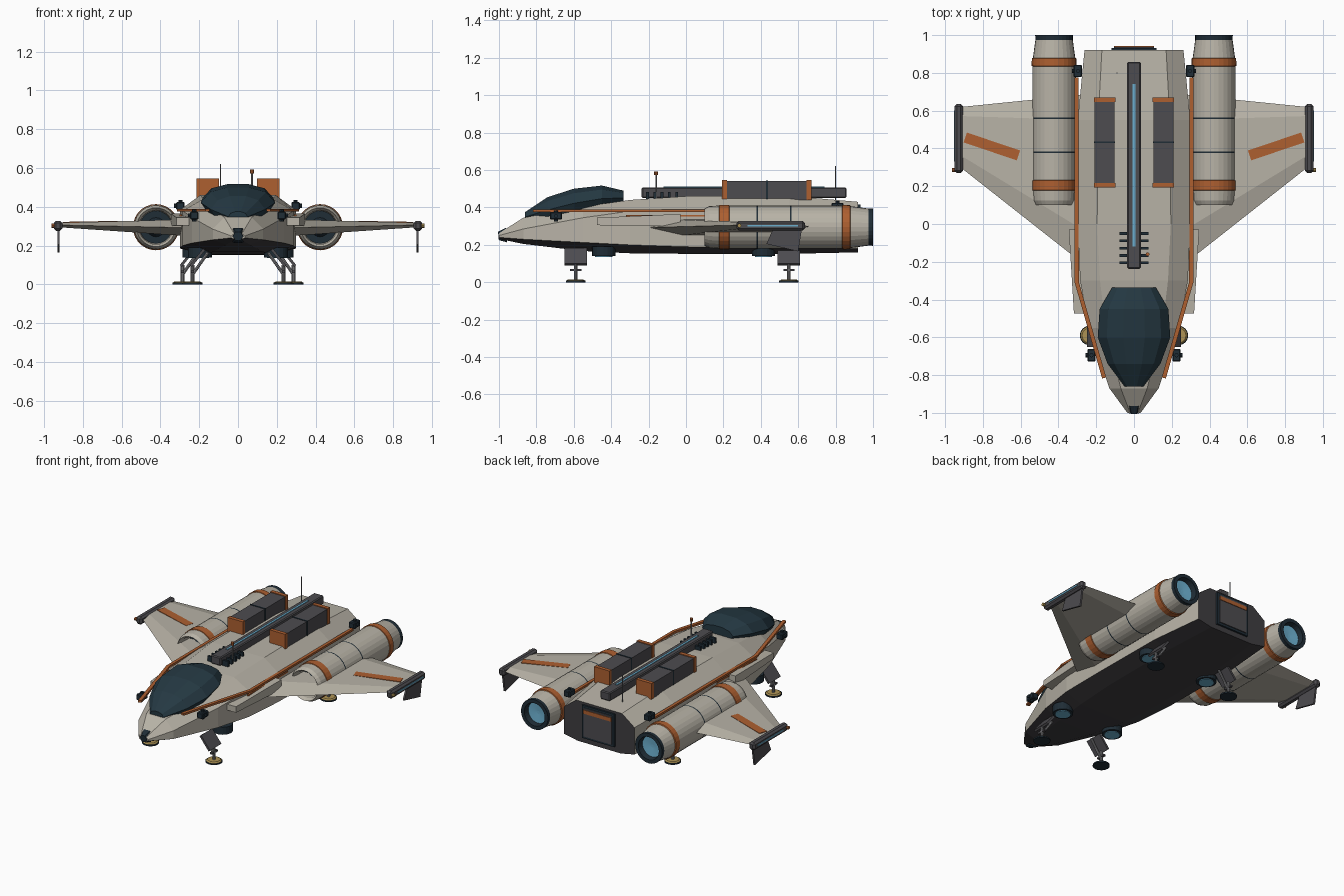
import bpy, bmesh, math
from mathutils import Vector

cube = bpy.data.objects.get("Cube")
if cube:
    bpy.data.objects.remove(cube, do_unlink=True)

COLOURS = {
    "hull_grey": (0.48, 0.45, 0.385),
    "dark_grey": (0.075, 0.072, 0.08),
    "belly_grey": (0.05, 0.047, 0.052),
    "orange": (0.42, 0.115, 0.03),
    "navy_black": (0.014, 0.026, 0.037),
    "canopy_glass": (0.018, 0.04, 0.055),
    "blue_glow": (0.15, 0.43, 0.62),
    "gold": (0.42, 0.29, 0.09),
    "strut_metal": (0.25, 0.25, 0.26),
}
MATS = {}
for key, rgb in COLOURS.items():
    m = bpy.data.materials.new(key)
    m.use_nodes = True
    m.diffuse_color = (*rgb, 1)
    m.node_tree.nodes["Principled BSDF"].inputs["Base Color"].default_value = (*rgb, 1)
    MATS[key] = m


def finish(name, bm, mats):
    bmesh.ops.recalc_face_normals(bm, faces=bm.faces)
    me = bpy.data.meshes.new(name)
    bm.to_mesh(me)
    bm.free()
    ob = bpy.data.objects.new(name, me)
    bpy.context.collection.objects.link(ob)
    for k in mats:
        me.materials.append(MATS[k])
    return ob


def loft(name, rings, mats, rule=None):
    """Skin closed rings of equal length and cap both ends."""
    bm = bmesh.new()
    loops = [[bm.verts.new(p) for p in ring] for ring in rings]
    n = len(loops[0])
    for a, b in zip(loops, loops[1:]):
        for i in range(n):
            f = bm.faces.new((a[i], a[(i + 1) % n], b[(i + 1) % n], b[i]))
            f.material_index = rule(i) if rule else 0
    bm.faces.new(loops[0])
    bm.faces.new(loops[-1]).material_index = len(mats) - 1
    return finish(name, bm, mats)


def box(name, x, y, z, mat, bevel=0):
    """Box from (min, max) ranges."""
    ring = lambda yy: [(x[0], yy, z[0]), (x[1], yy, z[0]), (x[1], yy, z[1]), (x[0], yy, z[1])]
    ob = loft(name, [ring(y[0]), ring(y[1])], [mat])
    if bevel:
        mod = ob.modifiers.new("bevel", "BEVEL")
        mod.width = bevel
        mod.segments = 1
    return ob


def bar(name, p, q, w, h, mat):
    """Rectangular bar between two points."""
    p, q = Vector(p), Vector(q)
    rot = (q - p).to_track_quat('Y', 'Z')
    offs = [rot @ Vector((sx * w / 2, 0, sz * h / 2)) for sx, sz in ((-1, -1), (1, -1), (1, 1), (-1, 1))]
    return loft(name, [[e + o for o in offs] for e in (p, q)], [mat])


def tube(name, p, q, r, mat, sides=12, r2=None):
    """Cylinder or cone between two points."""
    p, q = Vector(p), Vector(q)
    rot = (q - p).to_track_quat('Z', 'Y')
    rings = []
    for e, rad in ((p, r), (q, r if r2 is None else r2)):
        rings.append([e + rot @ Vector((rad * math.cos(t), rad * math.sin(t), 0))
                      for t in (math.tau * i / sides for i in range(sides))])
    return loft(name, rings, [mat])


def lathe_y(name, cx, cz, profile, mats, sides=28):
    """Revolve (radius, y, material of next band) about a lengthwise axis."""
    bm = bmesh.new()
    loops = []
    for r, y, _ in profile:
        loops.append([bm.verts.new((cx + r * math.cos(math.tau * i / sides), y,
                                    cz + r * math.sin(math.tau * i / sides))) for i in range(sides)])
    for k in range(len(loops) - 1):
        a, b = loops[k], loops[k + 1]
        for i in range(sides):
            j = (i + 1) % sides
            bm.faces.new((a[i], a[j], b[j], b[i])).material_index = mats.index(profile[k][2])
    bm.faces.new(loops[0]).material_index = mats.index(profile[0][2])
    bm.faces.new(loops[-1]).material_index = mats.index(profile[-1][2])
    return finish(name, bm, mats)


# Fuselage: y, belly half-width, belly z, half-width, low z, shoulder z, roof half-width, roof z
STATIONS = [
    (-1.0, .015, .232, .035, .24, .25, .02, .262),
    (-.87, .06, .205, .13, .23, .285, .07, .345),
    (-.55, .13, .167, .238, .213, .345, .15, .405),
    (-.3, .17, .155, .285, .2, .38, .18, .44),
    (0, .19, .152, .298, .19, .385, .195, .46),
    (.55, .19, .152, .298, .185, .385, .19, .462),
    (.92, .16, .16, .262, .18, .36, .17, .43),
]
rings = []
for y, bw, bz, w, lz, sz, tw, tz in STATIONS:
    half = [(bw, bz), (w, lz), (w, sz), (tw, tz)]
    rings.append([(x, y, z) for x, z in half] + [(-x, y, z) for x, z in reversed(half)])
loft("fuselage", rings, ["hull_grey", "belly_grey"], lambda i: 1 if i in (0, 6, 7) else 0)
tube("nose_sensor", (0, -1.003, .248), (0, -.96, .252), .026, "navy_black", 6, .045)

# Canopy: y, half-width, sill z, top z
rings = []
for y, w, zb, zt in [(-.86, .05, .335, .375), (-.74, .14, .35, .455), (-.6, .192, .38, .50),
                     (-.45, .182, .41, .517), (-.335, .115, .43, .49)]:
    d = zt - zb
    half = [(w * .85, zb), (w, zb + d * .35), (w * .75, zb + d * .8), (w * .3, zt)]
    rings.append([(x, y, z) for x, z in half] + [(-x, y, z) for x, z in reversed(half)])
loft("canopy", rings, ["canopy_glass"])

# Dorsal spine, light strip and cooling ribs
box("dorsal_spine", (-.036, .036), (-.237, .858), (.45, .507), "dark_grey", .006)
box("spine_light", (-.007, .007), (-.12, .74), (.505, .511), "blue_glow")
for i in range(5):
    y = -.05 - i * .039
    box("cooling_rib", (-.076, .076), (y - .007, y + .007), (.43, .482), "navy_black")

# Antennas
tube("whip_antenna", (-.09, .8, .43), (-.09, .8, .622), .003, "strut_metal", 6)
tube("beacon_mast", (.072, -.16, .44), (.072, -.16, .58), .005, "strut_metal", 6)
tube("beacon_lamp", (.072, -.16, .573), (.072, -.16, .592), .01, "orange", 8)

# Rear loading door
box("door_frame", (-.12, .12), (.91, .932), (.195, .415), "navy_black")
box("door_panel", (-.105, .105), (.92, .938), (.21, .4), "dark_grey")
box("door_stripe", (-.105, .105), (.93, .942), (.365, .39), "orange")

ENGINE_MATS = ["hull_grey", "orange", "navy_black", "blue_glow"]
ENGINE = [
    (.01, .2, "navy_black"), (.084, .2, "hull_grey"), (.088, .12, "hull_grey"), (.1, .1, "hull_grey"),
    (.112, .125, "hull_grey"), (.115, .177, "orange"), (.119, .179, "orange"), (.119, .23, "orange"),
    (.115, .232, "hull_grey"), (.115, .377, "navy_black"), (.115, .385, "hull_grey"),
    (.115, .557, "navy_black"), (.115, .565, "hull_grey"), (.115, .835, "orange"),
    (.119, .837, "orange"), (.118, .877, "orange"), (.112, .88, "hull_grey"), (.099, .975, "navy_black"),
    (.1, 1.0, "navy_black"), (.076, 1.0, "navy_black"), (.07, .965, "blue_glow"), (.01, .96, "blue_glow"),
]


def wing_ring(x, lead, trail, low, high):
    c, mid = trail - lead, (low + high) / 2
    prof = [(0, mid), (.2, high), (.85, high), (1, mid), (.85, low), (.2, low)]
    return [(x, lead + c * t, z) for t, z in prof]


for s, side in ((1, "left"), (-1, "right")):
    span = lambda a, b: tuple(sorted((s * a, s * b)))

    # Engine nacelle
    lathe_y(side + "_engine", s * .423, .295, ENGINE, ENGINE_MATS)
    tube(side + "_intake_spinner", (s * .423, .13, .295), (s * .423, .21, .295), .012, "navy_black", 16, .055)

    # Wing, root strake and painted stripe
    loft(side + "_wing", [wing_ring(s * .27, -.21, .685, .25, .335),
                          wing_ring(s * .912, .295, .62, .294, .318)], ["hull_grey"])
    bar(side + "_wing_stripe", (s * .612, .363, .3235), (s * .893, .458, .3185), .055, .008, "orange")
    strake = [(-.475, .318, .305, .345), (-.03, .345, .30, .365)]
    loft(side + "_strake", [[(s * .25, y, a), (s * x, y, a), (s * x, y, b), (s * .25, y, b)]
                            for y, x, a, b in strake], ["hull_grey"])

    # Wingtip pod with light strip, fin and lamp
    box(side + "_tip_pod", span(.906, .95), (.27, .635), (.276, .328), "dark_grey", .012)
    box(side + "_tip_light", span(.949, .954), (.33, .6), (.299, .307), "blue_glow")
    fin = [(.465, .285), (.62, .285), (.6, .165), (.43, .205)]
    loft(side + "_tip_fin", [[(s * x, y, z) for y, z in fin] for x in (.92, .932)], ["dark_grey"])
    tube(side + "_tip_lamp", (s * .945, .285, .303), (s * .963, .285, .303), .011,
         "gold" if s > 0 else "orange", 8)

    # Shoulder trim
    bar(side + "_trim_rear", (s * .304, .775, .383), (s * .304, -.31, .383), .02, .014, "orange")
    bar(side + "_trim_front", (s * .304, -.305, .383), (s * .158, -.815, .383), .022, .014, "orange")
    box(side + "_trim_lower", span(.29, .302), (-.32, .1), (.352, .36), "orange")

    # Cargo canister on the roof
    box(side + "_canister", span(.102, .21), (.215, .645), (.44, .542), "dark_grey")
    box(side + "_canister_band", span(.1, .212), (.428, .438), (.44, .545), "navy_black")
    for y in (.193, .645):
        box(side + "_canister_cap", span(.099, .213), (y, y + .025), (.44, .547), "orange")

    # Attitude thrusters
    for x, y, z in ((.225, -.695, .355), (.297, .81, .405)):
        box(side + "_thruster_block", span(x - .022, x + .022), (y - .033, y + .033),
            (z - .02, z + .02), "navy_black", .005)
        tube(side + "_thruster_nozzle", (s * x, y, z), (s * (x + .032), y, z), .011, "navy_black", 8)
        tube(side + "_thruster_jet", (s * x, y, z - .03), (s * x, y, z + .03), .011, "navy_black", 8)

    # Belly lift jets
    for x, y in ((.195, -.44), (.225, .415)):
        tube(side + "_lift_jet", (s * x, y, .14), (s * x, y, .19), .062, "navy_black", 20)
        tube(side + "_lift_glow", (s * x, y, .136), (s * x, y, .142), .046, "blue_glow", 20)

    # Landing gear
    for place, x, y in (("front", .235, -.59), ("rear", .287, .55)):
        leg = side + "_" + place
        tube(leg + "_foot_sole", (s * x, y, 0), (s * x, y, .009), .052, "navy_black", 16)
        tube(leg + "_foot_top", (s * x, y, .009), (s * x, y, .016), .048, "gold", 16, .04)
        tube(leg + "_strut", (s * x, y, .012), (s * x, y, .1), .01, "strut_metal", 10)
        bar(leg + "_housing", (s * (x + .008), y, .095), (s * (x - .06), y, .18), .12, .014, "dark_grey")
        tube(leg + "_brace", (s * x, y, .05), (s * (x - .08), y, .165), .008, "strut_metal", 8)
        bar(leg + "_crossbar", (s * x, y - .03, .065), (s * x, y + .03, .065), .016, .012, "dark_grey")
